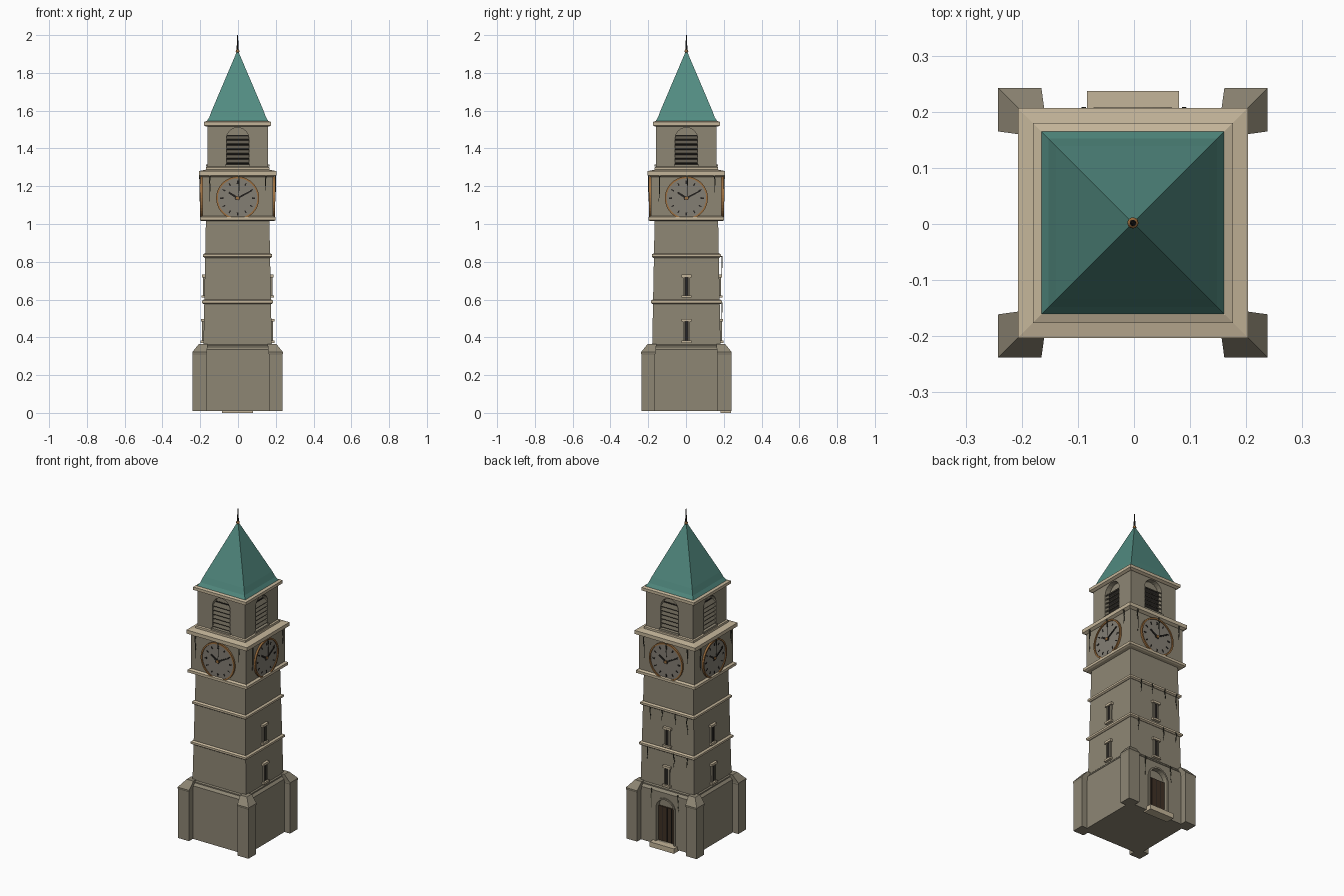
import bpy, bmesh, math, random
from mathutils import Matrix, Vector

if "Cube" in bpy.data.objects:
    bpy.data.objects.remove(bpy.data.objects["Cube"])

random.seed(4)
CENTRE = Matrix.Translation((-0.002, 0.002, 0))


def material(name, r, g, b):
    m = bpy.data.materials.new(name)
    m.diffuse_color = (r, g, b, 1)
    m.use_nodes = True
    m.node_tree.nodes["Principled BSDF"].inputs["Base Color"].default_value = m.diffuse_color
    return m


STONE = material("stone", 0.27, 0.24, 0.175)
TRIM = material("pale trim", 0.55, 0.46, 0.32)
ROOF = material("green copper", 0.085, 0.26, 0.22)
DIAL = material("dial", 0.23, 0.21, 0.175)
BRONZE = material("bronze", 0.34, 0.16, 0.05)
DARK = material("dark iron", 0.018, 0.016, 0.014)
LOUVER = material("louver wood", 0.13, 0.115, 0.085)
DOOR = material("door wood", 0.05, 0.03, 0.018)
VINE = material("dry vine", 0.06, 0.06, 0.04)


def finish(name, bm, mat, turn=0):
    """Turn 0 faces front, then right, back and left in quarter turns."""
    bmesh.ops.recalc_face_normals(bm, faces=bm.faces)
    bm.transform(CENTRE @ Matrix.Rotation(turn * math.pi / 2, 4, 'Z'))
    me = bpy.data.meshes.new(name)
    bm.to_mesh(me)
    bm.free()
    me.materials.append(mat)
    ob = bpy.data.objects.new(name, me)
    bpy.context.collection.objects.link(ob)
    return ob


def loft(name, rings, mat, turn=0):
    """Stack of rectangles (x0, x1, y0, y1, z)."""
    bm = bmesh.new()
    loops = [[bm.verts.new((x, y, z)) for x, y in ((a, c), (b, c), (b, d), (a, d))]
             for a, b, c, d, z in rings]
    for lo, hi in zip(loops, loops[1:]):
        for i in range(4):
            bm.faces.new((lo[i], lo[(i + 1) % 4], hi[(i + 1) % 4], hi[i]))
    bm.faces.new(loops[0])
    bm.faces.new(loops[-1])
    return finish(name, bm, mat, turn)


def tower(name, profile, mat):
    return loft(name, [(-h, h, -h, h, z) for h, z in profile], mat)


def box(name, x, y, z, mat, turn=0):
    return loft(name, [(*x, *y, z[0]), (*x, *y, z[1])], mat, turn)


def arch_points(half, z0, spring, n=12):
    pts = [(half, z0)]
    pts += [(half * math.cos(math.pi * i / n), spring + half * math.sin(math.pi * i / n))
            for i in range(n + 1)]
    return pts + [(-half, z0)]


def prism(name, pts, y0, y1, mat, turn=0):
    bm = bmesh.new()
    f = bm.faces.new([bm.verts.new((x, y0, z)) for x, z in pts])
    new = bmesh.ops.extrude_face_region(bm, geom=[f])["geom"]
    bmesh.ops.translate(bm, vec=(0, y1 - y0, 0),
                        verts=[v for v in new if isinstance(v, bmesh.types.BMVert)])
    return finish(name, bm, mat, turn)


def band(name, inner, outer, y0, y1, mat, turn=0, closed=False):
    """Strip between two matching outlines, given depth."""
    bm = bmesh.new()
    rows = [[bm.verts.new((p[0], y, p[1])) for p, y in ((a, y0), (b, y0), (b, y1), (a, y1))]
            for a, b in zip(inner, outer)]
    for r, s in zip(rows, rows[1:] + rows[:1] if closed else rows[1:]):
        for i in range(4):
            bm.faces.new((r[i], r[(i + 1) % 4], s[(i + 1) % 4], s[i]))
    if not closed:
        bm.faces.new(rows[0])
        bm.faces.new(rows[-1])
    return finish(name, bm, mat, turn)


def cut(target, cutter):
    cutter.hide_render = True
    cutter.hide_viewport = True
    mod = target.modifiers.new("opening", 'BOOLEAN')
    mod.operation = 'DIFFERENCE'
    mod.solver = 'EXACT'
    mod.object = cutter


def shaft_half(z):
    return 0.181 - 0.013 * (z - 0.36) / 0.66


# Main masonry
base = tower("base", [(0.2, 0.01), (0.2, 0.335), (0.184, 0.352)], STONE)
tower("shaft", [(0.181, 0.35), (0.168, 1.02)], STONE)
tower("clock_stage", [(0.187, 1.035), (0.187, 1.26)], STONE)
belfry = tower("belfry", [(0.16, 1.28), (0.16, 1.525)], STONE)

# String courses and cornices
tower("base_band", [(0.187, 0.345), (0.187, 0.356), (0.181, 0.362)], STONE)
for h, z in ((0.188, 0.588), (0.183, 0.833)):
    tower("string_course", [(h - 0.008, z - 0.012), (h, z - 0.006), (h, z + 0.006), (h - 0.009, z + 0.012)], TRIM)
tower("clock_sill", [(0.19, 1.015), (0.2, 1.02), (0.2, 1.036), (0.188, 1.043)], TRIM)
tower("clock_cornice", [(0.19, 1.25), (0.205, 1.258), (0.205, 1.28), (0.165, 1.288)], TRIM)
tower("belfry_foot", [(0.168, 1.28), (0.168, 1.3), (0.16, 1.304)], TRIM)
tower("roof_cornice", [(0.165, 1.515), (0.178, 1.522), (0.178, 1.54), (0.164, 1.545)], TRIM)

# Flared roof and finial
tower("roof", [(0.165, 1.541), (0.15, 1.565), (0.137, 1.6), (0.003, 1.915)], ROOF)
bm = bmesh.new()
bmesh.ops.create_uvsphere(bm, u_segments=12, v_segments=8, radius=0.01,
                          matrix=Matrix.Translation((0, 0, 1.915)))
finish("finial_ball", bm, BRONZE)
bm = bmesh.new()
bmesh.ops.create_cone(bm, cap_ends=True, segments=8, radius1=0.006, radius2=0.002, depth=0.085,
                      matrix=Matrix.Translation((0, 0, 1.9575)))
finish("finial_spike", bm, DARK)

# Corner buttresses with sloped caps
for t in range(4):
    loft("buttress", [(0.165, 0.238, -0.238, -0.165, 0.01), (0.165, 0.238, -0.238, -0.165, 0.31),
                      (0.163, 0.24, -0.24, -0.163, 0.315), (0.163, 0.24, -0.24, -0.163, 0.322),
                      (0.158, 0.204, -0.204, -0.158, 0.366)], STONE, t)

# Clocks on all sides
CZ, Y = 1.137, -0.187


def circle(r, n=40):
    return [(r * math.cos(2 * math.pi * i / n), CZ + r * math.sin(2 * math.pi * i / n)) for i in range(n)]


def radial(name, clock_angle, r0, r1, w, y, turn):
    a = math.radians(clock_angle)
    d, s = Vector((math.sin(a), math.cos(a))), Vector((math.cos(a), -math.sin(a))) * w
    c = Vector((0, CZ))
    prism(name, [c + d * r0 - s, c + d * r0 + s, c + d * r1 + s * 0.7, c + d * r1 - s * 0.7],
          y, y - 0.003, DARK, turn)


for t in range(4):
    prism("clock_dial", circle(0.108), Y + 0.002, Y - 0.005, DIAL, t)
    band("clock_ring", circle(0.105), circle(0.114), Y + 0.002, Y - 0.011, BRONZE, t, True)
    for k in range(12):
        radial("hour_mark", 30 * k, 0.076, 0.092, 0.005 if k % 3 == 0 else 0.0035, Y - 0.004, t)
    radial("hour_hand", -57, -0.012, 0.056, 0.0065, Y - 0.006, t)
    radial("minute_hand", 62, -0.015, 0.086, 0.005, Y - 0.008, t)
    prism("hand_boss", [(x * 0.09, CZ + (z - CZ) * 0.09) for x, z in circle(0.1, 12)],
          Y, Y - 0.013, BRONZE, t)

# Arched belfry openings with louvers
for t in range(4):
    pts = arch_points(0.06, 1.315, 1.45)
    cut(belfry, prism("belfry_cutter", pts, -0.18, -0.13, STONE, t))
    for k in range(6):
        z = 1.325 + k * 0.025
        bm = bmesh.new()
        bmesh.ops.create_cube(bm, size=1, matrix=Matrix.Translation((0, -0.146, z + 0.006))
                              @ Matrix.Rotation(math.radians(35), 4, 'X')
                              @ Matrix.Diagonal((0.122, 0.028, 0.006, 1)))
        finish("louver", bm, LOUVER, t)
    box("louver_backing", (-0.06, 0.06), (-0.133, -0.128), (1.315, 1.47), DARK, t)
    box("belfry_sill", (-0.066, 0.066), (-0.168, -0.14), (1.304, 1.316), STONE, t)

# Slit windows on right, back and left
for t in (1, 2, 3):
    for z0, z1 in ((0.372, 0.495), (0.612, 0.73)):
        y = -shaft_half(z1)
        box("window_slit", (-0.011, 0.011), (y - 0.006, y + 0.01), (z0 + 0.01, z1 - 0.01), DARK, t)
        for s in (-1, 1):
            box("window_jamb", sorted((s * 0.011, s * 0.018)), (y - 0.01, y + 0.01), (z0, z1), STONE, t)
        box("window_lintel", (-0.026, 0.026), (y - 0.016, y + 0.01), (z1 - 0.012, z1 + 0.002), TRIM, t)
        box("window_sill", (-0.026, 0.026), (y - 0.018, y + 0.01), (z0 - 0.002, z0 + 0.01), TRIM, t)

# Back doorway
cut(base, prism("door_cutter", arch_points(0.06, 0.03, 0.235), -0.23, -0.175, STONE, 2))
box("door", (-0.06, 0.06), (-0.183, -0.174), (0.03, 0.24), DOOR, 2)
for x in (-0.03, 0, 0.03):
    box("door_gap", (x - 0.0015, x + 0.0015), (-0.185, -0.18), (0.032, 0.238), DARK, 2)
band("door_surround", arch_points(0.06, 0.03, 0.235), arch_points(0.07, 0.03, 0.235),
     -0.206, -0.19, STONE, 2)
box("door_step", (-0.082, 0.082), (-0.235, -0.18), (0.0, 0.03), TRIM, 2)


# Dry strands hanging below the ledges
def strand(x, y, z, length, turn):
    bm = bmesh.new()
    rows = []
    for i in range(5):
        f = i / 4
        w = 0.0035 * (1 - 0.75 * f)
        cx = x + random.uniform(-0.004, 0.004)
        rows.append([bm.verts.new((cx + a * w, y + b * w, z - length * f))
                     for a, b in ((-1, -1), (1, -1), (0, 1))])
    for r, s in zip(rows, rows[1:]):
        for i in range(3):
            bm.faces.new((r[i], r[(i + 1) % 3], s[(i + 1) % 3], s[i]))
    finish("hanging_strand", bm, VINE, turn)


for t in range(4):
    for x, n in ((-0.145, 0.14), (0.005, 0.11), (0.15, 0.09)):
        strand(x, -0.2, 1.258, n, t)
for z, spots in ((0.83, (-0.11, -0.03, 0.06, 0.14)), (0.585, (-0.13, 0.05, 0.14)), (0.345, (-0.09, 0.09))):
    for x in spots:
        strand(x, -0.188 if z > 0.4 else -0.203, z, random.uniform(0.06, 0.12), 2)
